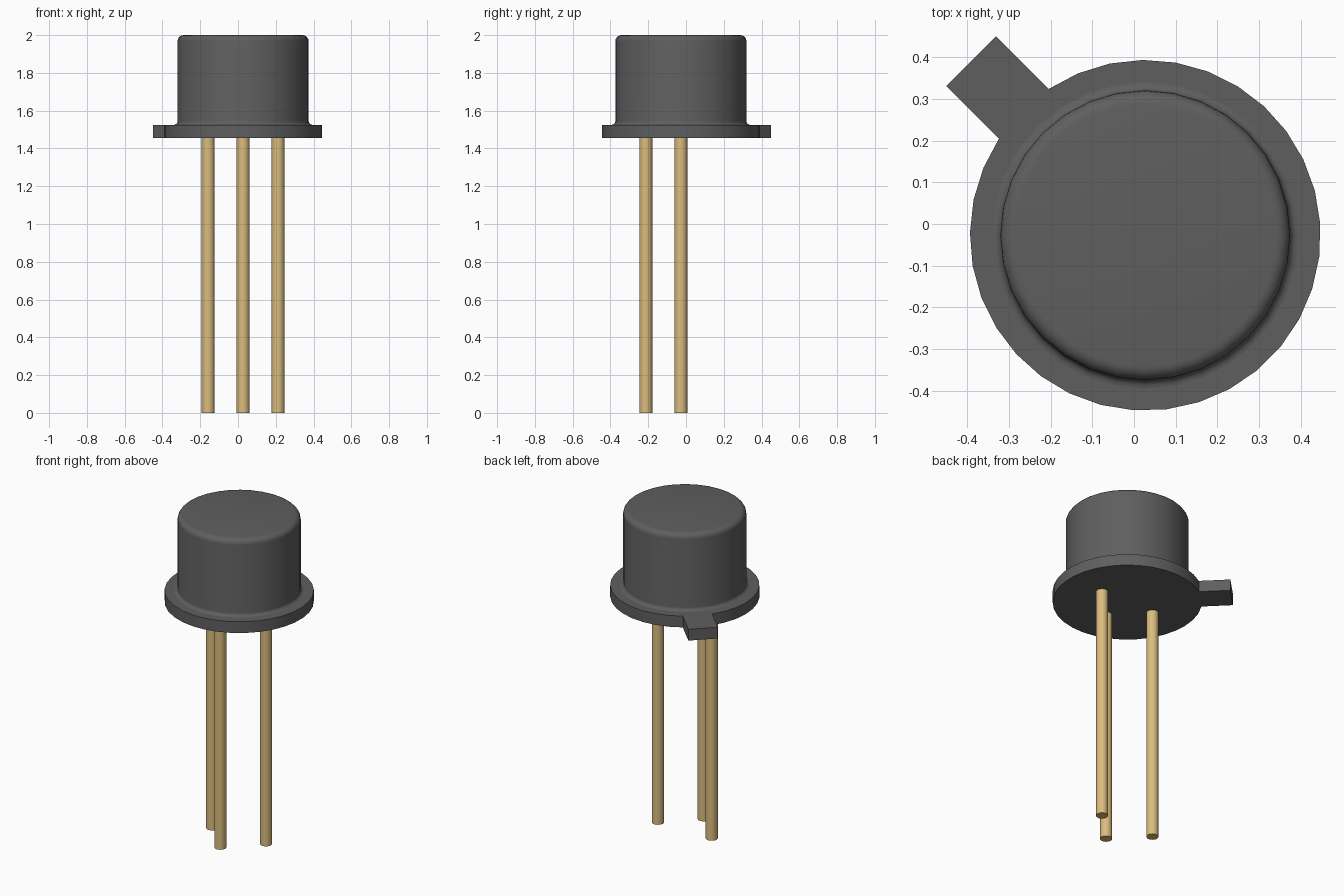
import bpy, bmesh
from math import sin, cos, pi, radians, asin

cube = bpy.data.objects.get("Cube")
if cube:
    bpy.data.objects.remove(cube, do_unlink=True)

CX, CY = 0.027, -0.027          # axis of the can
FLANGE_R, CAP_R, LEAD_R = 0.42, 0.347, 0.034
BASE_Z, FLANGE_Z, TOP_Z = 1.455, 1.525, 2.0


def material(name, rgb):
    m = bpy.data.materials.new(name)
    m.use_nodes = True
    m.diffuse_color = (*rgb, 1)
    m.node_tree.nodes["Principled BSDF"].inputs["Base Color"].default_value = (*rgb, 1)
    return m


grey = material("dark grey metal", (0.114, 0.114, 0.115))
gold = material("pale gold", (0.709, 0.504, 0.210))


def finish(bm, name, mat, location):
    bmesh.ops.recalc_face_normals(bm, faces=bm.faces)
    me = bpy.data.meshes.new(name)
    bm.to_mesh(me)
    bm.free()
    me.materials.append(mat)
    ob = bpy.data.objects.new(name, me)
    ob.location = location
    bpy.context.collection.objects.link(ob)
    bpy.ops.object.select_all(action='DESELECT')
    ob.select_set(True)
    bpy.context.view_layer.objects.active = ob
    bpy.ops.object.shade_smooth_by_angle(angle=radians(35))
    return ob


def lathe(name, profile, sides, mat, location):
    """Revolve an open (radius, height) profile; cap both ends."""
    bm = bmesh.new()
    rings = [[bm.verts.new((r * cos(2 * pi * i / sides), r * sin(2 * pi * i / sides), z))
              for i in range(sides)] for r, z in profile]
    for a, b in zip(rings, rings[1:]):
        for i in range(sides):
            j = (i + 1) % sides
            bm.faces.new((a[i], a[j], b[j], b[i]))
    bm.faces.new(rings[0])
    bm.faces.new(rings[-1])
    return finish(bm, name, mat, location)


def fillet(r, z, radius, start, end, steps=5):
    """Arc points around (r, z), angles in degrees."""
    angles = [radians(start + (end - start) * i / steps) for i in range(steps + 1)]
    return [(r + radius * cos(a), z + radius * sin(a)) for a in angles]


# Flange: round outline that runs out into the locating tab
half_width, tab_reach, steps = 0.084, 0.59, 31
half_angle, tab_angle = asin(half_width / FLANGE_R), radians(135)
sweep = 2 * (pi - half_angle)
outline = [(FLANGE_R * cos(half_angle + sweep * i / steps),
            FLANGE_R * sin(half_angle + sweep * i / steps)) for i in range(steps + 1)]
outline += [(tab_reach, -half_width), (tab_reach, half_width)]
c, s = cos(tab_angle), sin(tab_angle)
bm = bmesh.new()
face = bm.faces.new([bm.verts.new((x * c - y * s, x * s + y * c, 0)) for x, y in outline])
extruded = bmesh.ops.extrude_face_region(bm, geom=[face])["geom"]
bmesh.ops.translate(bm, vec=(0, 0, FLANGE_Z - BASE_Z),
                    verts=[v for v in extruded if isinstance(v, bmesh.types.BMVert)])
if not face.is_valid or len([f for f in bm.faces if len(f.verts) > 4]) < 2:
    bmesh.ops.holes_fill(bm, edges=bm.edges, sides=0)
finish(bm, "flange_with_tab", grey, (CX, CY, BASE_Z))

# Cap: flared foot, straight wall, rounded top rim
foot, rim = 0.02, 0.033
cap_profile = (fillet(CAP_R + foot, FLANGE_Z + foot, foot, 270, 180)
               + fillet(CAP_R - rim, TOP_Z - rim, rim, 0, 90))
lathe("cap", cap_profile, 32, grey, (CX, CY, 0))

# Leads: three of four positions on a circle
for name, angle in (("right_lead", 180), ("front_lead", 270), ("left_lead", 0)):
    a = radians(angle)
    lathe(name, [(LEAD_R, 0), (LEAD_R, BASE_Z + 0.01)], 20, gold,
          (CX + 0.185 * cos(a), CY + 0.185 * sin(a), 0))
